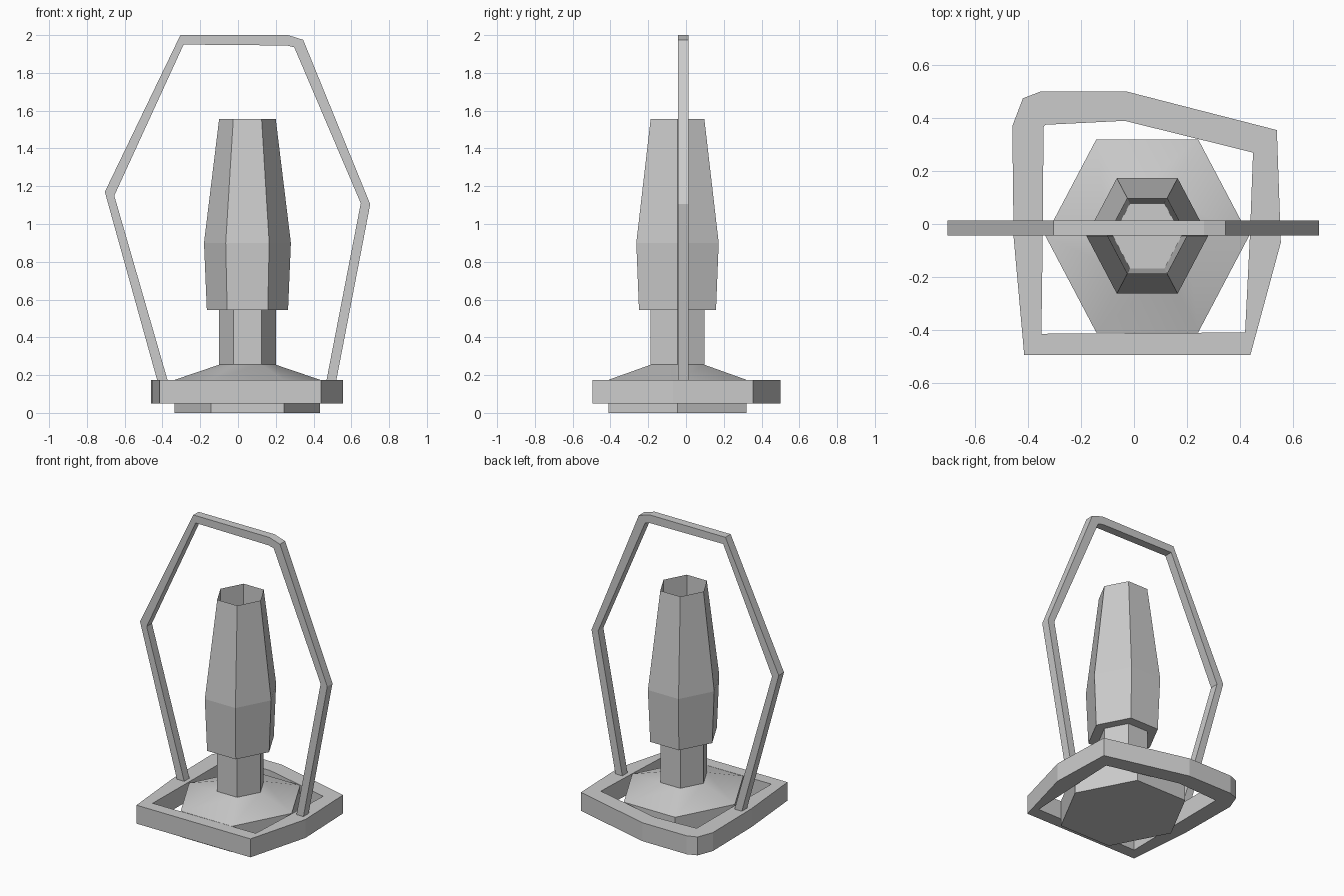
import bpy, bmesh, math

if "Cube" in bpy.data.objects:
    bpy.data.objects.remove(bpy.data.objects["Cube"])

CX, CY, YS = 0.05, -0.045, 1.095   # lantern axis and depth stretch


def finish(name, bm):
    bmesh.ops.recalc_face_normals(bm, faces=bm.faces)
    mesh = bpy.data.meshes.new(name)
    bm.to_mesh(mesh)
    bm.free()
    ob = bpy.data.objects.new(name, mesh)
    bpy.context.collection.objects.link(ob)
    return ob


def hex_stack(name, profile):
    """Six-sided lathe of (radius, z) pairs, capped at both ends."""
    bm = bmesh.new()
    rings = [[bm.verts.new((CX + r * math.cos(i * math.pi / 3),
                            CY + YS * r * math.sin(i * math.pi / 3), z))
              for i in range(6)] for r, z in profile]
    for a, b in zip(rings, rings[1:]):
        for i in range(6):
            j = (i + 1) % 6
            bm.faces.new((a[i], a[j], b[j], b[i]))
    bm.faces.new(rings[0])
    bm.faces.new(rings[-1])
    return finish(name, bm)


def band(name, outer, inner, lo, hi, to3d, closed):
    """Strip between two outlines, given thickness from lo to hi."""
    bm = bmesh.new()
    secs = [[bm.verts.new(to3d(p, h)) for p, h in
             ((o, lo), (o, hi), (i, hi), (i, lo))]
            for o, i in zip(outer, inner)]
    n = len(secs)
    for k in range(n if closed else n - 1):
        a, b = secs[k], secs[(k + 1) % n]
        for i in range(4):
            j = (i + 1) % 4
            bm.faces.new((a[i], a[j], b[j], b[i]))
    if not closed:
        bm.faces.new(secs[0])
        bm.faces.new(secs[-1])
    return finish(name, bm)


# Hexagonal foot with sloped top and neck
foot = hex_stack("foot_and_neck", [(0.385, 0), (0.385, 0.175), (0.15, 0.255), (0.15, 0.55)])
foot.select_set(True)
bpy.context.view_layer.objects.active = foot
bpy.ops.object.shade_smooth_by_angle(angle=math.radians(50))

# Tapered hollow chimney, open at the top
hex_stack("chimney", [(0.215, 0.545), (0.23, 0.90), (0.15, 1.555), (0.13, 0.56)])

# Uneven frame around the foot
band("base_frame",
     [(-.46, .37), (-.42, .475), (-.355, .5), (-.025, .5), (.54, .355),
      (.555, -.07), (.44, -.495), (-.415, -.495), (-.455, -.05)],
     [(-.342, .365), (-.34, .37), (-.335, .375), (-.035, .39), (.45, .27),
      (.438, -.05), (.42, -.41), (-.35, -.415), (-.345, -.05)],
     0.05, 0.175, lambda p, h: (p[0], p[1], h), True)

# Tall bent carrying handle
band("handle",
     [(-.427, .17), (-.705, 1.17), (-.305, 2.0), (.265, 2.0), (.345, 1.975), (.70, 1.105), (.52, .17)],
     [(-.372, .17), (-.655, 1.15), (-.288, 1.95), (.26, 1.945), (.298, 1.935), (.65, 1.11), (.468, .17)],
     -0.043, 0.013, lambda p, h: (p[0], h, p[1]), False)
